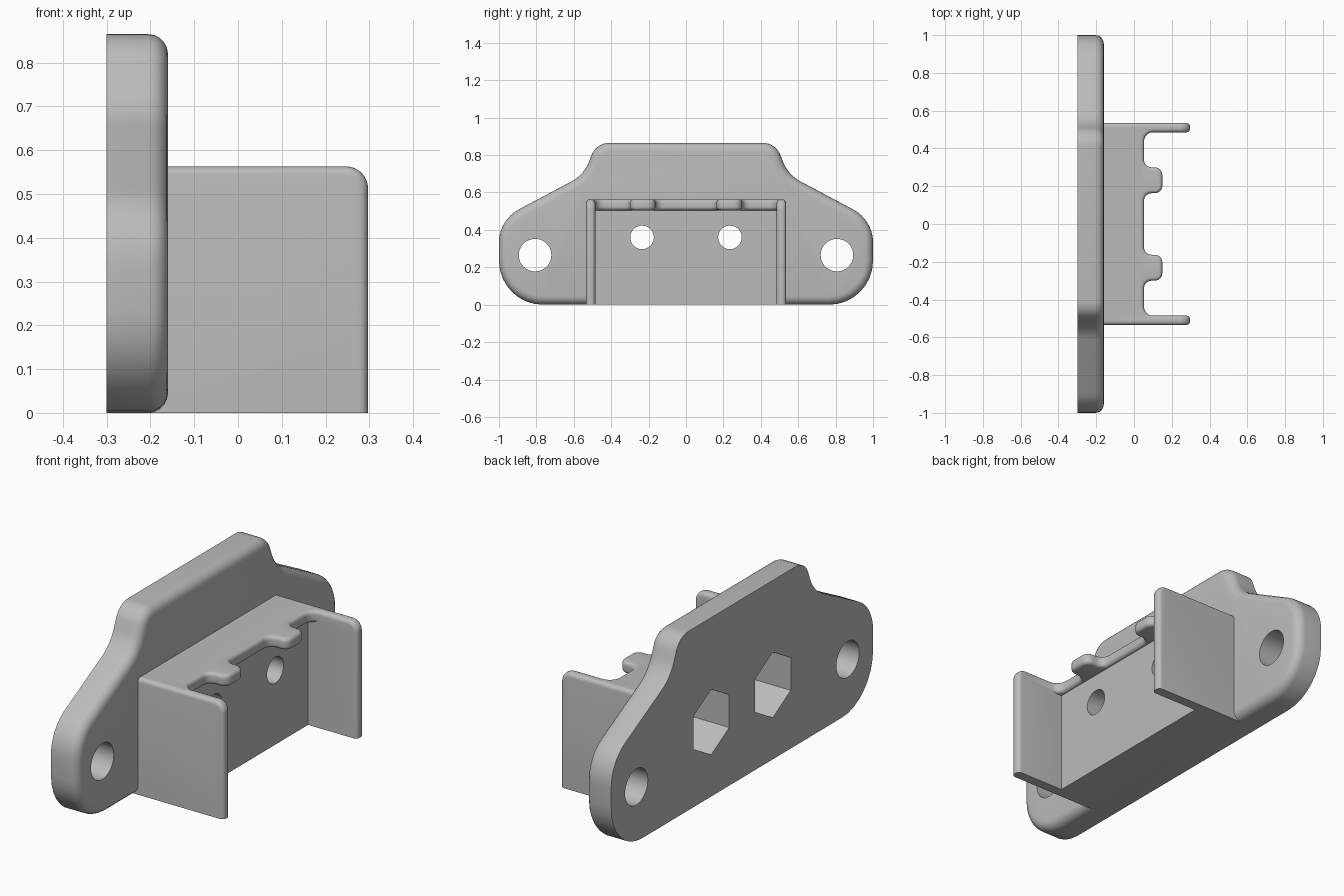
import bpy, bmesh, math
from mathutils import Vector

cube = bpy.data.objects.get("Cube")
if cube:
    bpy.data.objects.remove(cube, do_unlink=True)

grey = bpy.data.materials.new("plain grey")
grey.use_nodes = True
colour = (0.5, 0.5, 0.5, 1)
grey.diffuse_color = colour
grey.node_tree.nodes["Principled BSDF"].inputs["Base Color"].default_value = colour


def rounded(points, steps=8):
    """Polygon from (a, b, radius) corners, each replaced by an arc."""
    out = []
    for i, (a, b, r) in enumerate(points):
        p = Vector((a, b))
        if r == 0:
            out.append(p)
            continue
        u = (Vector(points[i - 1][:2]) - p).normalized()
        v = (Vector(points[(i + 1) % len(points)][:2]) - p).normalized()
        half = u.angle(v) / 2
        centre = p + (u + v).normalized() * r / math.sin(half)
        start = p + u * r / math.tan(half) - centre
        end = p + v * r / math.tan(half) - centre
        sweep = math.atan2(start.x * end.y - start.y * end.x, start.dot(end))
        for k in range(steps + 1):
            t = sweep * k / steps
            c, s = math.cos(t), math.sin(t)
            out.append(centre + Vector((start.x * c - start.y * s,
                                        start.x * s + start.y * c)))
    return out


PLACE = {"x": lambda a, b, d: (d, a, b),
         "y": lambda a, b, d: (a, d, b),
         "z": lambda a, b, d: (a, b, d)}


def prism(name, outline, axis, lo, hi, bevel=0, rule=None):
    """Extrude an outline along an axis and round the rim edges chosen by rule."""
    bm = bmesh.new()
    caps = [[bm.verts.new(PLACE[axis](p[0], p[1], d)) for p in outline] for d in (lo, hi)]
    for ring in caps:
        bm.faces.new(ring)
    n = len(outline)
    for i in range(n):
        j = (i + 1) % n
        bm.faces.new((caps[0][i], caps[0][j], caps[1][j], caps[1][i]))
    bmesh.ops.recalc_face_normals(bm, faces=bm.faces)
    if bevel:
        k = "xyz".index(axis)
        rim = [e for e in bm.edges
               if abs(e.verts[0].co[k] - e.verts[1].co[k]) < 1e-5
               and rule(e.verts[0].co, e.verts[1].co)]
        bmesh.ops.bevel(bm, geom=rim, offset=bevel, segments=5, profile=0.5,
                        affect="EDGES", clamp_overlap=False)
    mesh = bpy.data.meshes.new(name)
    bm.to_mesh(mesh)
    bm.free()
    mesh.materials.append(grey)
    obj = bpy.data.objects.new(name, mesh)
    bpy.context.collection.objects.link(obj)
    return obj


def circle(a, b, r, n, turn=0):
    return [(a + r * math.cos(turn + math.tau * i / n),
             b + r * math.sin(turn + math.tau * i / n)) for i in range(n)]


def combine(target, other, operation):
    mod = target.modifiers.new("combine", "BOOLEAN")
    mod.operation, mod.solver, mod.object = operation, "EXACT", other
    bpy.context.view_layer.objects.active = target
    bpy.ops.object.modifier_apply(modifier=mod.name)
    bpy.data.objects.remove(other, do_unlink=True)


def mirrored(half):
    return half + [(-a, b, r) for a, b, r in reversed(half)]


# Shouldered mounting plate with a rounded front rim
FRONT = -0.16
plate = prism("mounting_bracket",
              rounded(mirrored([(1, 0, .235), (1, .453, .2), (.545, .695, .2), (.48, .865, .1)])),
              "x", -0.3, FRONT, .045,
              lambda p, q: p.x > FRONT - .01 and q.x > FRONT - .01)

# Solid block behind the open pocket
core = prism("pocket_block", [(-.5, 0), (.5, 0), (.5, .53), (-.5, .53)], "x", -.24, .035)
combine(plate, core, "UNION")

# Side walls with soft top and front edges
BACK = -.25
for side in (-1, 1):
    lo, hi = sorted((side * .485, side * .535))
    wall = prism("side_wall",
                 rounded([(BACK, 0, 0), (.297, 0, 0), (.297, .563, .05), (BACK, .563, 0)]),
                 "y", lo, hi, .02,
                 lambda p, q: max(p.z, q.z) > .01 and max(p.x, q.x) > BACK + .01)
    combine(plate, wall, "UNION")

# Top shelf with two rounded tabs
half = [(-.23, .51, 0), (.14, .51, 0), (.14, .487, 0), (.053, .487, .05),
        (.053, .3, .04), (.15, .3, .04), (.15, .163, .04), (.053, .163, .04)]
shelf = prism("tabbed_shelf",
              rounded(half + [(a, -b, r) for a, b, r in reversed(half)], 6),
              "z", .505, .563, .018,
              lambda p, q: max(p.x, q.x) > -.22 and min(abs(p.y), abs(q.y)) < .505
              or (p.y * q.y > 0 and min(p.x, q.x) > .13))
combine(plate, shelf, "UNION")

# Mounting holes, bolt holes and hexagonal nut sockets
for side in (-1, 1):
    bolt = side * .235
    for outline, depth in ((circle(side * .807, .265, .087, 40), .5),
                           (circle(bolt, .36, .063, 32), .5),
                           (circle(bolt, .36, .158, 6, math.pi / 6), -.07)):
        combine(plate, prism("cutter", outline, "x", -.5, depth), "DIFFERENCE")

# Smooth shading with crisp edges
bpy.ops.object.select_all(action="DESELECT")
plate.select_set(True)
bpy.context.view_layer.objects.active = plate
bpy.ops.object.shade_smooth_by_angle(angle=math.radians(30))
